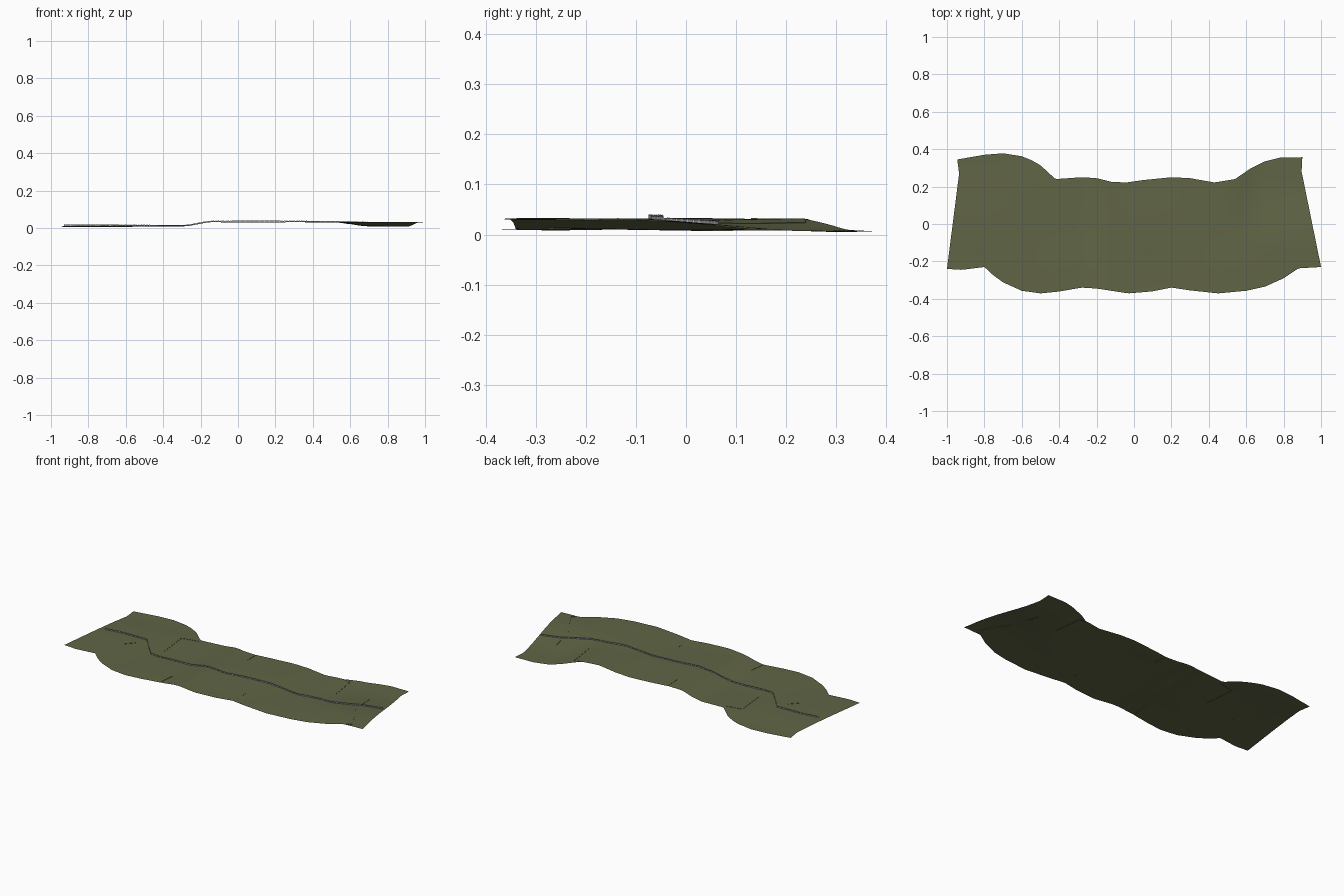
import bpy, bmesh, math
from mathutils import Vector

cube = bpy.data.objects.get("Cube")
if cube:
    bpy.data.objects.remove(cube, do_unlink=True)


def material(name, rgb):
    m = bpy.data.materials.new(name)
    m.use_nodes = True
    m.diffuse_color = (*rgb, 1)
    bsdf = next(n for n in m.node_tree.nodes if n.type == 'BSDF_PRINCIPLED')
    bsdf.inputs["Base Color"].default_value = (*rgb, 1)
    return m


olive = material("olive grass", (0.118, 0.13, 0.06))
grey = material("fence grey", (0.30, 0.285, 0.33))
pale = material("fence pale grey", (0.62, 0.61, 0.65))


def smooth(a, b, t):
    t = min(1, max(0, (t - a) / (b - a)))
    return t * t * (3 - 2 * t)


def height(x, y):
    """Ground level: a low left end, a raised middle, a right end falling to the back."""
    z = 0.010 + 0.021 * smooth(-0.3, -0.13, x)
    z -= 0.004 * smooth(0.15, 0.36, y) * (1 - smooth(-0.4, -0.3, x))
    z += (0.008 - z) * smooth(0.5, 0.7, x) * smooth(-0.15, 0.25, y)
    return z + 0.0018 * math.sin(7 * x + 1) * math.cos(11 * y)


def sample(pts, x):
    for (x0, y0), (x1, y1) in zip(pts, pts[1:]):
        if x <= x1:
            return y0 + (y1 - y0) * max(0, (x - x0) / (x1 - x0))
    return pts[-1][1]


def finish(bm, name, mats):
    me = bpy.data.meshes.new(name)
    bm.to_mesh(me)
    bm.free()
    ob = bpy.data.objects.new(name, me)
    for m in mats:
        me.materials.append(m)
    bpy.context.collection.objects.link(ob)


# Ground sheet lofted between the scalloped front and back edges
back = [(-.945, .345), (-.8, .37), (-.7, .378), (-.6, .362), (-.55, .342), (-.5, .314),
        (-.42, .24), (-.28, .25), (-.2, .245), (-.12, .225), (-.04, .222), (.05, .235),
        (.2, .25), (.3, .245), (.43, .222), (.54, .24), (.62, .295), (.7, .335),
        (.78, .355), (.9, .357)]
front = [(-1, -.24), (-.92, -.245), (-.8, -.23), (-.75, -.276), (-.7, -.312), (-.6, -.357),
         (-.5, -.371), (-.4, -.361), (-.28, -.34), (-.2, -.345), (-.03, -.371), (.1, -.36),
         (.2, -.34), (.3, -.355), (.45, -.371), (.6, -.357), (.7, -.335), (.8, -.29),
         (.88, -.237), (1, -.23)]
NX, NY = 160, 44
bm = bmesh.new()
grid = []
for i in range(NX + 1):
    u = -1 + 2 * i / NX
    xb = -0.945 + 1.845 * i / NX
    yf, yb = sample(front, u), sample(back, xb)
    column = []
    for j in range(NY + 1):
        v = j / NY
        pinch = 0.017 * min(v / 0.87, (1 - v) / 0.13) * abs(u) ** 8
        x = u + (xb - u) * v - math.copysign(pinch, u)
        y = yf + (yb - yf) * v
        column.append(bm.verts.new((x, y, height(x, y))))
    grid.append(column)
for i in range(NX):
    for j in range(NY):
        bm.faces.new((grid[i][j], grid[i + 1][j], grid[i + 1][j + 1], grid[i][j + 1]))
for f in bm.faces:
    f.smooth = True
finish(bm, "ground_sheet", [olive])


def resample(pts, step):
    out = []
    for a, b in zip(pts, pts[1:]):
        a, b = Vector(a), Vector(b)
        n = max(1, round((b - a).length / step))
        out += [a.lerp(b, k / n) for k in range(n)]
    return out + [Vector(pts[-1])]


def upright(bm, a, b, low, high, mat):
    """Upright sheet from a to b that follows the ground."""
    corners = [(a, low), (b, low), (b, high), (a, high)]
    f = bm.faces.new([bm.verts.new((p.x, p.y, height(*p) + z)) for p, z in corners])
    f.material_index = mat


# Fence winding along the middle: a thin panel with closely set taller pickets
path = [(-.93, .05), (-.84, .065), (-.66, .07), (-.6, 0), (-.54, -.065), (-.48, -.07),
        (-.36, -.06), (-.2, -.055), (-.03, -.075), (.1, -.055), (.25, -.045), (.45, -.07),
        (.56, -.05), (.66, -.04), (.75, 0), (.82, .035), (.93, .065)]
bm = bmesh.new()
pts = resample(path, 0.009)
for k, (a, b) in enumerate(zip(pts, pts[1:])):
    middle = a.lerp(b, 0.5)
    upright(bm, a, middle, 0, 0.0065, 0)
    upright(bm, middle, b, 0, 0.008, 1 if k % 3 == 0 else 0)
finish(bm, "fence", [grey, pale])

# Thin upright lips where the ground pieces meet
seams = [[(-.03, .13), (-.035, .222)], [(.61, .06), (.585, .24), (.53, .237)],
         [(-.285, -.335), (-.272, -.23)], [(.21, -.26), (.207, -.225)],
         [(.82, -.04), (.92, -.21), (.89, -.234)], [(-.74, -.05), (-.69, .005)],
         [(-.5, .01), (-.52, .2), (-.42, .22)], [(.8, .06), (.79, .14)]]
bm = bmesh.new()
for s in seams:
    pts = resample(s, 0.03)
    for a, b in zip(pts, pts[1:]):
        upright(bm, a, b, -0.002, 0.0015, 0)
finish(bm, "ground_seams", [olive])
